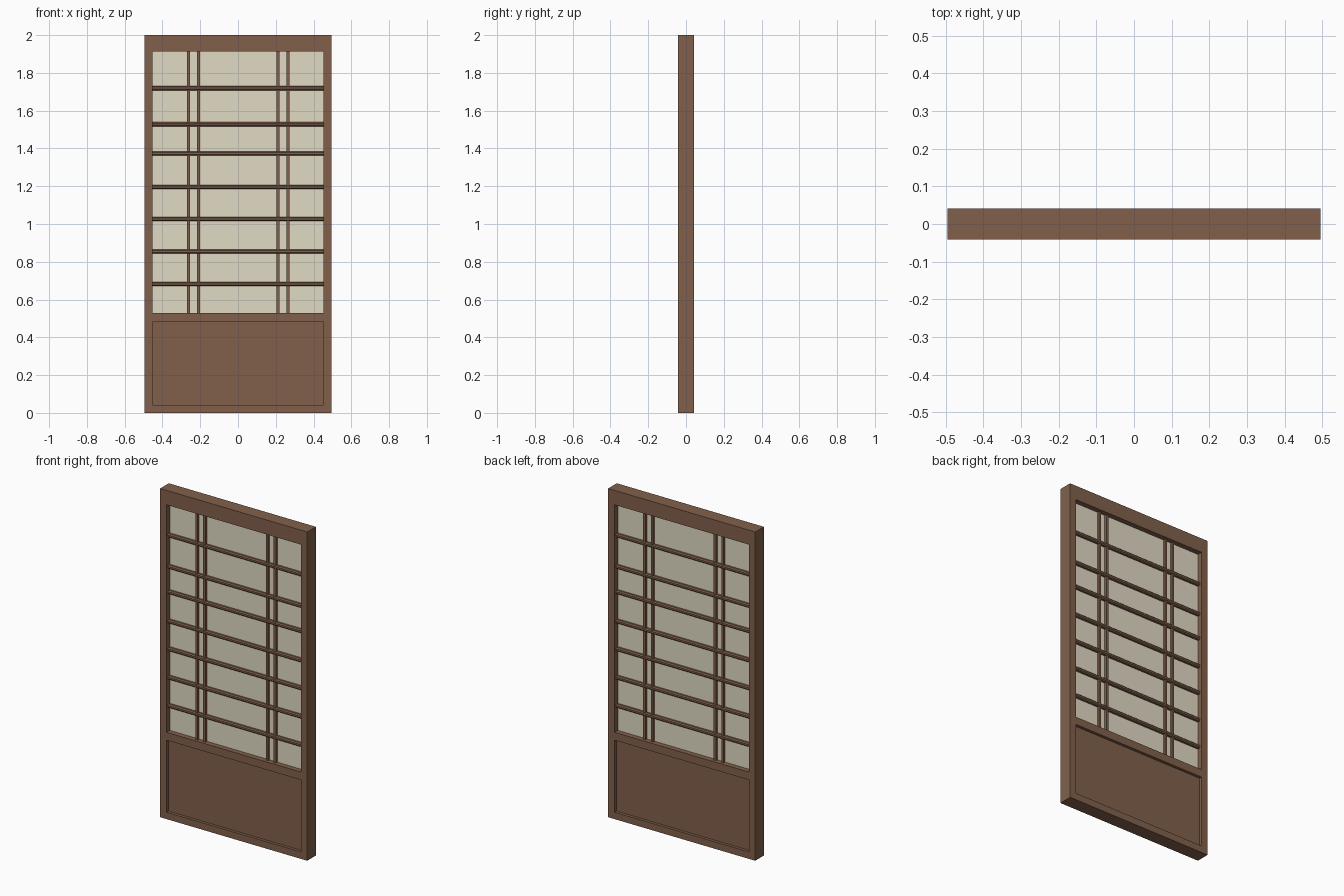
import bpy, bmesh

if "Cube" in bpy.data.objects:
    bpy.data.objects.remove(bpy.data.objects["Cube"])


def material(name, rgb):
    m = bpy.data.materials.new(name)
    m.diffuse_color = (*rgb, 1)
    m.use_nodes = True
    m.node_tree.nodes["Principled BSDF"].inputs["Base Color"].default_value = m.diffuse_color
    return m


WOOD = material("wood", (0.22, 0.118, 0.07))
PAPER = material("paper", (0.75, 0.70, 0.55))


def box(name, x, y, z, mat=WOOD, bevel=0):
    """Box from (min, max) ranges, optionally chamfered along its x edges."""
    bm = bmesh.new()
    bmesh.ops.create_cube(bm, size=1)
    for v in bm.verts:
        v.co = [r[0] + (c + 0.5) * (r[1] - r[0]) for c, r in zip(v.co, (x, y, z))]
    if bevel:
        edges = [e for e in bm.edges
                 if abs(e.verts[0].co.x - e.verts[1].co.x) > 0.01]
        bmesh.ops.bevel(bm, geom=edges, offset=bevel, segments=1, affect='EDGES')
    me = bpy.data.meshes.new(name)
    bm.to_mesh(me)
    bm.free()
    me.materials.append(mat)
    ob = bpy.data.objects.new(name, me)
    bpy.context.collection.objects.link(ob)
    return ob


W, IN, D = 0.495, 0.452, 0.0415   # half width, half opening, half depth

# frame: one slab with a window and a lower opening, built from stiles and rails
verts, faces = [], []
xs, zs = [-W, -IN, IN, W], [0, 0.042, 0.48, 0.528, 1.912, 2.0]
bm = bmesh.new()
grid = [[bm.verts.new((x, -D, z)) for z in zs] for x in xs]
for i in range(3):
    for j in range(5):
        if i == 1 and j in (1, 3):
            continue
        bm.faces.new((grid[i][j], grid[i + 1][j], grid[i + 1][j + 1], grid[i][j + 1]))
ext = bmesh.ops.extrude_face_region(bm, geom=bm.faces[:], use_keep_orig=True)
for g in ext["geom"]:
    if isinstance(g, bmesh.types.BMVert):
        g.co.y = D
bmesh.ops.recalc_face_normals(bm, faces=bm.faces[:])
me = bpy.data.meshes.new("frame")
bm.to_mesh(me)
bm.free()
me.materials.append(WOOD)
bpy.context.collection.objects.link(bpy.data.objects.new("frame", me))

# solid lower panel and paper screen
box("lower_panel", (-IN, IN), (-0.024, 0.024), (0.042, 0.48))
box("paper_screen", (-IN, IN), (-0.01, 0.01), (0.528, 1.912), PAPER)

# paired vertical bars
for x in (-0.262, -0.21, 0.212, 0.264):
    box("vertical_bar", (x - 0.0075, x + 0.0075), (-0.024, 0.024), (0.528, 1.912))

# chamfered horizontal bars
for z in (0.682, 0.854, 1.027, 1.196, 1.374, 1.528, 1.719):
    box("horizontal_bar", (-IN, IN), (-0.028, 0.028), (z - 0.011, z + 0.011),
        bevel=0.006)
